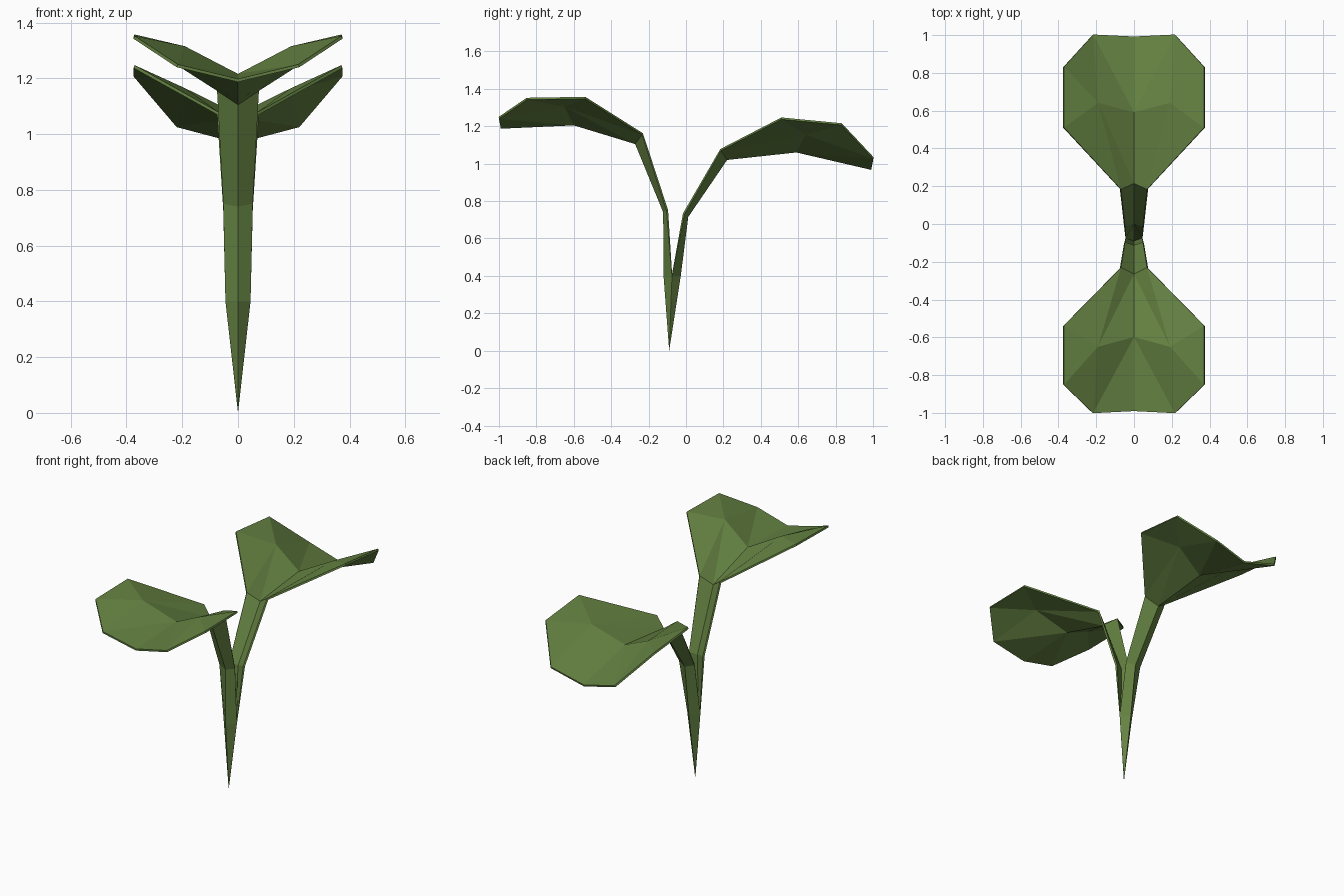
import bpy

if "Cube" in bpy.data.objects:
    bpy.data.objects.remove(bpy.data.objects["Cube"])

green = bpy.data.materials.new("leaf_green")
green.diffuse_color = (0.13, 0.225, 0.055, 1)
green.use_nodes = True
green.node_tree.nodes["Principled BSDF"].inputs["Base Color"].default_value = green.diffuse_color


def seed_leaf(name, stem, blade, back):
    """Right half of a folded stem strip and blade, mirrored in x and thickened.
    stem rows: (fold y, fold z, edge x, edge y, edge z) from the split upwards."""
    verts = [(0, -0.09, 0)]                      # shared pointed foot
    faces = []
    for fy, fz, ex, ey, ez in stem:
        verts += [(0, fy, fz), (ex, ey, ez)]
    faces.append((0, 2, 1))
    for i in range(len(stem) - 1):
        a = 1 + 2 * i
        faces.append((a, a + 1, a + 3, a + 2))
    # blade points: centre, tip centre, middle, wide edge, far edge, tip corner
    b0, b1 = len(verts) - 2, len(verts) - 1
    c = len(verts)
    t0, m, e1, e2, t = range(c + 1, c + 6)
    verts += blade
    faces += [(b0, b1, m), (b0, m, c), (b1, e1, m), (m, e1, e2),
              (m, e2, t), (c, m, t), (c, t, t0)]
    if back:
        faces = [f[::-1] for f in faces]
    mesh = bpy.data.meshes.new(name)
    mesh.from_pydata(verts, [], faces)
    mesh.materials.append(green)
    ob = bpy.data.objects.new(name, mesh)
    bpy.context.collection.objects.link(ob)
    # thin at the joined foot, full thickness above the split
    group = ob.vertex_groups.new(name="thickness")
    group.add([0, 1, 2], 0.15, 'REPLACE')
    group.add(list(range(3, len(verts))), 1.0, 'REPLACE')
    mirror = ob.modifiers.new("mirror", 'MIRROR')
    mirror.use_clip = True
    solid = ob.modifiers.new("thickness", 'SOLIDIFY')
    solid.thickness = 0.011
    solid.offset = -1
    solid.vertex_group = "thickness"


# taller leaf leaning to the front
seed_leaf("front_seed_leaf",
          [(-0.12, 0.40, 0.045, -0.075, 0.40),
           (-0.122, 0.74, 0.053, -0.105, 0.75),
           (-0.272, 1.105, 0.075, -0.235, 1.155)],
          [(0, -0.60, 1.205), (0, -0.99, 1.187), (0.195, -0.65, 1.305),
           (0.375, -0.54, 1.347), (0.375, -0.85, 1.342), (0.22, -1.0, 1.24)],
          False)

# lower leaf leaning to the back
seed_leaf("back_seed_leaf",
          [(-0.028, 0.40, 0.045, -0.075, 0.40),
           (0.012, 0.715, 0.053, -0.008, 0.73),
           (0.22, 1.02, 0.075, 0.187, 1.07)],
          [(0, 0.59, 1.06), (0, 0.99, 0.967), (0.195, 0.64, 1.155),
           (0.375, 0.51, 1.237), (0.375, 0.83, 1.207), (0.22, 1.0, 1.025)],
          True)
